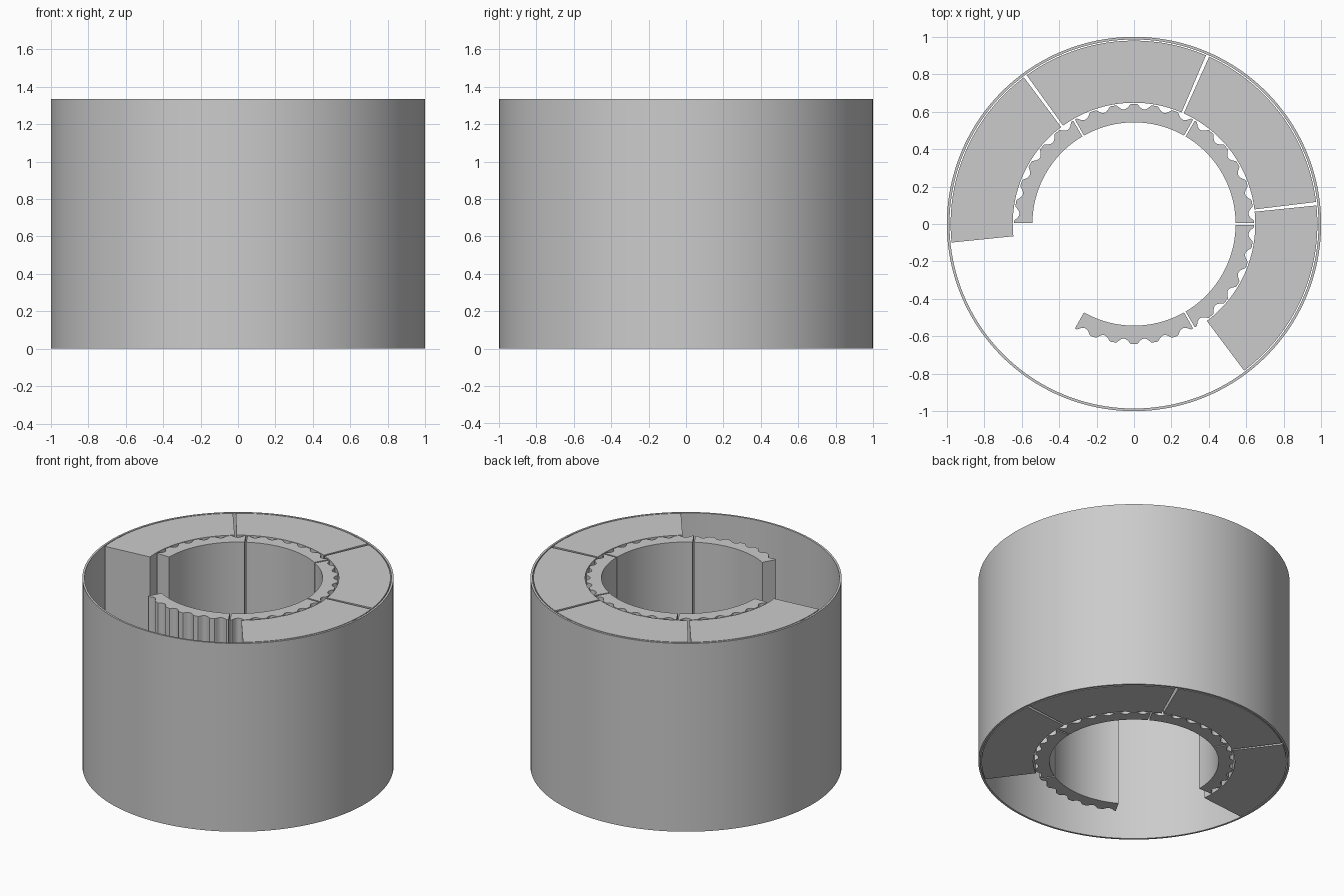
import bpy, bmesh
from math import cos, sin, radians, pi

if "Cube" in bpy.data.objects:
    bpy.data.objects.remove(bpy.data.objects["Cube"])

H = 1.335


def extrude_profile(name, pts):
    """Extrude a closed plan outline from the ground to the full height."""
    bm = bmesh.new()
    face = bm.faces.new([bm.verts.new((x, y, 0)) for x, y in pts])
    geo = bmesh.ops.extrude_face_region(bm, geom=[face])["geom"]
    top = [g for g in geo if isinstance(g, bmesh.types.BMVert)]
    bmesh.ops.translate(bm, verts=top, vec=(0, 0, H))
    bmesh.ops.recalc_face_normals(bm, faces=bm.faces)
    return finish(name, bm)


def finish(name, bm):
    mesh = bpy.data.meshes.new(name)
    bm.to_mesh(mesh)
    bm.free()
    obj = bpy.data.objects.new(name, mesh)
    bpy.context.collection.objects.link(obj)
    bpy.context.view_layer.objects.active = obj
    bpy.ops.object.select_all(action='DESELECT')
    obj.select_set(True)
    bpy.ops.object.shade_smooth_by_angle(angle=radians(20))
    return obj


def arc(radius, a0, a1, n):
    """Arc points; radius is a function of the angle in degrees."""
    out = []
    for i in range(n + 1):
        a = a0 + (a1 - a0) * i / n
        r = radius(a)
        out.append((r * cos(radians(a)), r * sin(radians(a))))
    return out


def sector(name, r_in, r_out, a0, a1, n_in, n_out):
    return extrude_profile(name, arc(r_out, a0, a1, n_out) + arc(r_in, a1, a0, n_in))


# Thin closed outer shell
def shell(r_in, r_out, n=160):
    bm = bmesh.new()
    rings = []
    for r, z in ((r_in, 0), (r_out, 0), (r_out, H), (r_in, H)):
        rings.append([bm.verts.new((r * cos(2 * pi * i / n), r * sin(2 * pi * i / n), z))
                      for i in range(n)])
    for k in range(4):
        a, b = rings[k], rings[(k + 1) % 4]
        for i in range(n):
            j = (i + 1) % n
            bm.faces.new((a[i], a[j], b[j], b[i]))
    bmesh.ops.recalc_face_normals(bm, faces=bm.faces)
    finish("outer_shell", bm)


shell(0.986, 1.0)

# Four thick outer blocks, 60 degrees apart
for k in range(4):
    a0 = -53.1 + 60 * k
    sector(f"outer_block_{k + 1}", lambda a: 0.648, lambda a: 0.98, a0, a0 + 58.9, 30, 30)


# Scalloped outer edge: rounded dents between teeth every 10 degrees
def scallop(a):
    t = abs((a % 10) - 5) / 3.3
    return 0.641 - 0.026 * max(0, 1 - t * t)


# Five toothed inner blocks, 60 degrees apart
for k in range(5):
    a0 = -119.5 + 60 * k
    sector(f"inner_block_{k + 1}", lambda a: 0.543, scallop, a0, a0 + 59, 30, 118)
